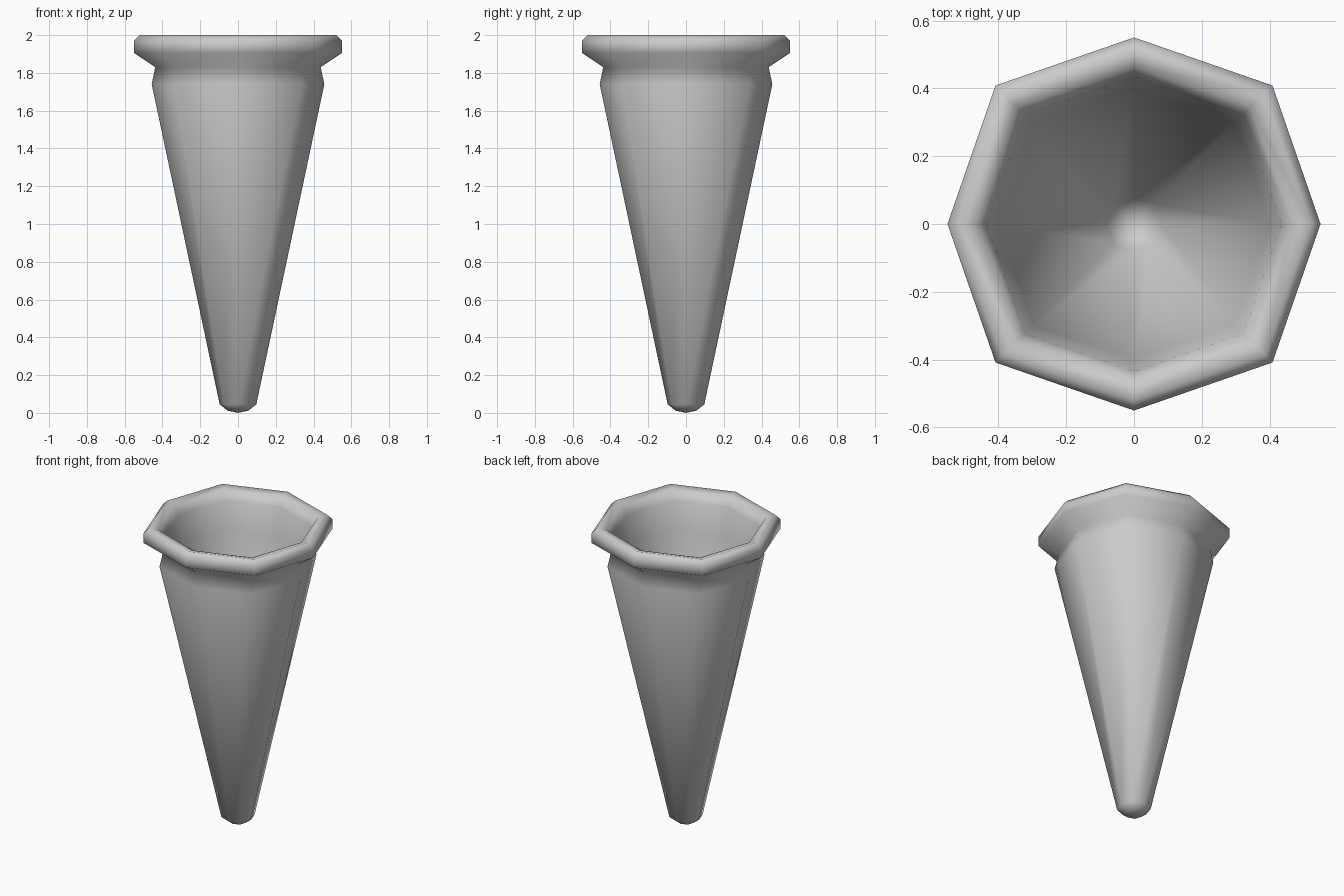
import bpy, bmesh, math

if "Cube" in bpy.data.objects:
    bpy.data.objects.remove(bpy.data.objects["Cube"])

# (radius, height) profile: tip, tapered body, groove, flared rim, hollow inside
PROFILE = [(0.055, 0.012), (0.097, 0.045), (0.457, 1.74), (0.438, 1.83),
           (0.55, 1.905), (0.55, 1.97), (0.52, 2.0), (0.465, 1.985),
           (0.435, 1.93), (0.40, 1.75), (0.08, 0.12)]
SIDES = 8


def ring(bm, r, z):
    verts = []
    for i in range(SIDES):
        a = 2 * math.pi * i / SIDES
        k = r * (1.05 if i % 2 else 1.0)   # corners sit slightly further out
        verts.append(bm.verts.new((k * math.cos(a), k * math.sin(a), z)))
    return verts


def cap(bm, loop, z):
    c = bm.verts.new((0, 0, z))
    for i in range(SIDES):
        bm.faces.new((loop[i], loop[(i + 1) % SIDES], c))


# Cone cup
bm = bmesh.new()
rings = [ring(bm, r, z) for r, z in PROFILE]
for a, b in zip(rings, rings[1:]):
    for i in range(SIDES):
        j = (i + 1) % SIDES
        bm.faces.new((a[i], a[j], b[j], b[i]))
cap(bm, rings[0], 0.0)
cap(bm, rings[-1], 0.08)
bmesh.ops.recalc_face_normals(bm, faces=bm.faces)
for f in bm.faces:
    f.smooth = True
mesh = bpy.data.meshes.new("cone_cup")
bm.to_mesh(mesh)
bm.free()
bpy.context.collection.objects.link(bpy.data.objects.new("cone_cup", mesh))
